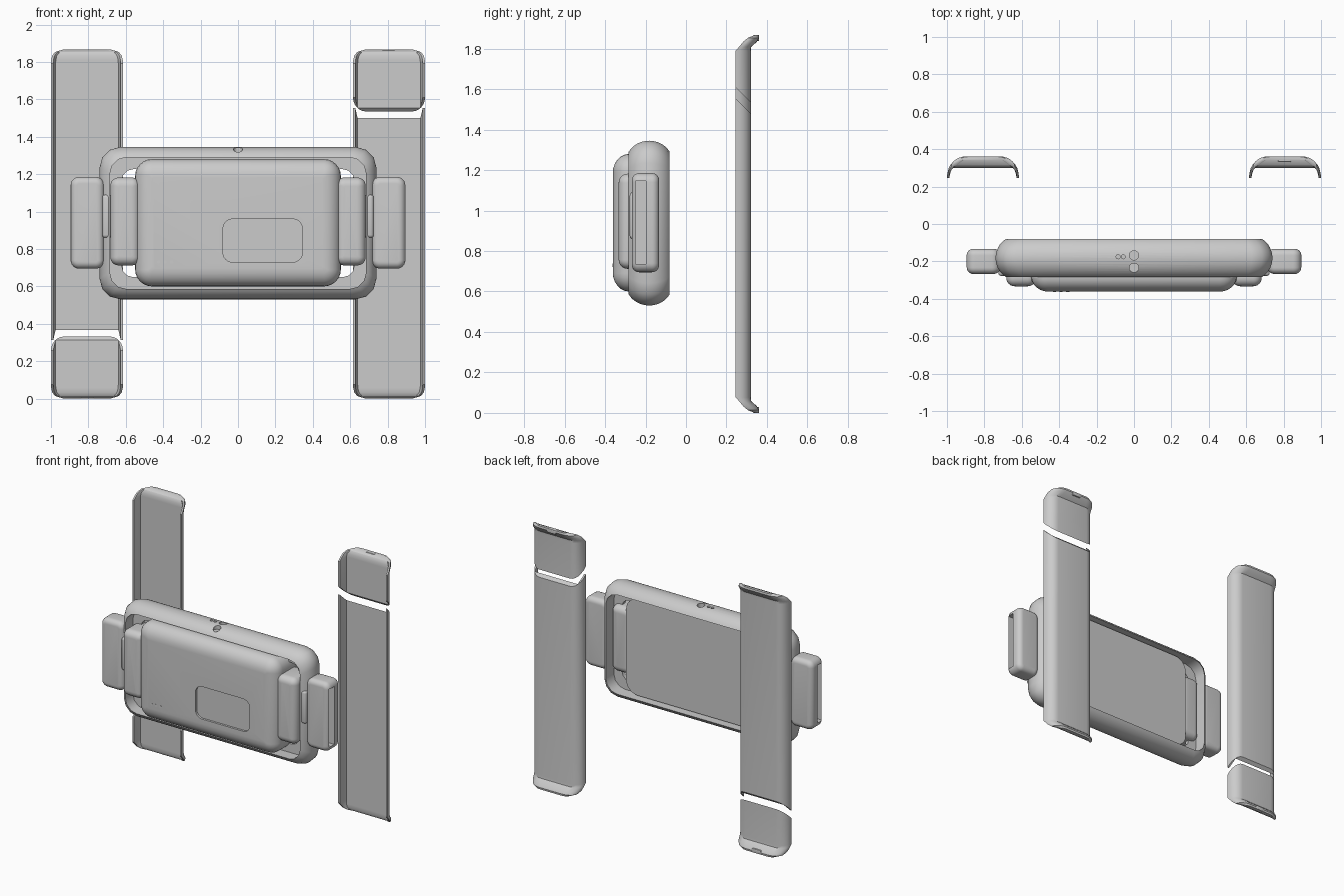
import bpy, bmesh
from math import sin, cos, pi
from mathutils import Vector

if "Cube" in bpy.data.objects:
    bpy.data.objects.remove(bpy.data.objects["Cube"])

ZC = 0.9335  # mid height of the side panels


def shade(ob):
    bpy.ops.object.select_all(action='DESELECT')
    ob.select_set(True)
    bpy.context.view_layer.objects.active = ob
    bpy.ops.object.shade_smooth_by_angle(angle=0.6)


def finish(name, bm):
    bmesh.ops.recalc_face_normals(bm, faces=bm.faces)
    me = bpy.data.meshes.new(name)
    bm.to_mesh(me)
    bm.free()
    ob = bpy.data.objects.new(name, me)
    bpy.context.collection.objects.link(ob)
    shade(ob)
    return ob


def loft(name, loops, closed=False):
    """Skin equal-length loops; cap the ends or join last to first."""
    bm = bmesh.new()
    rows = [[bm.verts.new(p) for p in lp] for lp in loops]
    n = len(rows[0])
    pairs = list(zip(rows, rows[1:])) + ([(rows[-1], rows[0])] if closed else [])
    for a, b in pairs:
        for i in range(n):
            j = (i + 1) % n
            bm.faces.new((a[i], a[j], b[j], b[i]))
    if not closed:
        bm.faces.new(rows[0])
        bm.faces.new(rows[-1])
    return finish(name, bm)


def round_rect(cx, cz, hx, hz, r, y, n=6):
    pts = []
    for k, (sx, sz) in enumerate(((1, 1), (-1, 1), (-1, -1), (1, -1))):
        for i in range(n + 1):
            a = (k + i / n) * pi / 2
            pts.append((cx + sx * (hx - r) + r * cos(a), y, cz + sz * (hz - r) + r * sin(a)))
    return pts


def pad(name, cx, cz, hx, hz, r, y0, y1, front, back=0, n=6):
    """Rounded plate from y0 (front) to y1; front/back = (inset, depth) of edge rounding."""
    steps = []
    if front:
        steps += [(front[0] * (1 - sin(t * pi / 2 / n)), y0 + front[1] * (1 - cos(t * pi / 2 / n))) for t in range(n + 1)]
    else:
        steps.append((0, y0))
    if back:
        steps += [(back[0] * (1 - cos(t * pi / 2 / n)), y1 - back[1] * (1 - sin(t * pi / 2 / n))) for t in range(n + 1)]
    else:
        steps.append((0, y1))
    return loft(name, [round_rect(cx, cz, hx - i, hz - i, max(r - i, 0.012), y) for i, y in steps])


def box(name, lo, hi, bevel=0):
    bm = bmesh.new()
    bmesh.ops.create_cube(bm, size=1)
    for v in bm.verts:
        v.co = Vector([l + (h - l) * (c + 0.5) for l, h, c in zip(lo, hi, v.co)])
    if bevel:
        bmesh.ops.bevel(bm, geom=bm.edges[:], offset=bevel, segments=3, affect='EDGES', profile=0.5)
    return finish(name, bm)


def rod(name, at, r, depth, along_y=False):
    bm = bmesh.new()
    bmesh.ops.create_cone(bm, cap_ends=True, segments=20, radius1=r, radius2=r, depth=depth)
    for v in bm.verts:
        c = v.co.copy()
        v.co = Vector(at) + (Vector((c.x, c.z, c.y)) if along_y else c)
    return finish(name, bm)


def cut(ob, cutters):
    for c in cutters:
        m = ob.modifiers.new("cut", 'BOOLEAN')
        m.operation, m.solver, m.object = 'DIFFERENCE', 'EXACT', c
        bpy.ops.object.select_all(action='DESELECT')
        bpy.context.view_layer.objects.active = ob
        ob.select_set(True)
        bpy.ops.object.modifier_apply(modifier=m.name)
        bpy.data.objects.remove(c)
    shade(ob)


# Frame: half-round outer edge, front and back pockets around a thin inner ledge
CZ, HX, HZ, R = 0.938, 0.74, 0.407, 0.102
prof = []
for i in range(17):
    a = -1.09 + 2.18 * i / 16 if i not in (0, 16) else (-1.09 if i == 0 else 1.09)
    prof.append((R * (1 - cos(a)), -0.182 + R * 1.12 * sin(a)))
lip = prof[0][0]
prof += [(lip, -0.17), (0.118, -0.17), (0.118, -0.2), (lip, -0.2)]
frame = loft("frame", [round_rect(0, CZ, HX - i, HZ - i, 0.11 - 0.4 * i, y, 3) for i, y in prof], True)
cut(frame, [rod("hole", (x, y, 1.36), r, 0.09) for x, y, r in
            ((0, -0.235, 0.025), (0, -0.168, 0.025), (-0.085, -0.175, 0.011), (-0.057, -0.175, 0.011))])

# Main body with window recess and three indicator studs
body = pad("main_body", 0, 0.94, 0.55, 0.34, 0.09, -0.362, -0.115, (0.095, 0.08))
cut(body, [pad("window_cut", 0.132, 0.845, 0.212, 0.115, 0.05, -0.4, -0.347, None)])
for i in range(3):
    rod("indicator_%d" % (i + 1), (-0.425 + 0.035 * i, -0.357, 0.73), 0.009, 0.014, True)

# Side tabs, strap loops and links
for s, side in ((-1, "left"), (1, "right")):
    pad("inner_tab_" + side, s * 0.603, 0.947, 0.08, 0.235, 0.045, -0.333, -0.125, (0.045, 0.045), (0.045, 0.045))
    outer = pad("strap_loop_" + side, s * 0.805, 0.94, 0.09, 0.245, 0.045, -0.267, -0.133, (0.035, 0.035), (0.035, 0.035))
    xs = sorted((s * 0.75, s * 0.95))
    cut(outer, [box("slot_cut", (xs[0], -0.25, 0.735), (xs[1], -0.198, 1.145))])
    xs = sorted((s * 0.67, s * 0.725))
    box("link_" + side, (xs[0], -0.278, 0.86), (xs[1], -0.16, 1.09), 0.015)


# Long side panels: thin channel section, ends flared backward
def section(z, hw, tip, inner, back, rx=0.07, n=6):
    out = [(hw - rx + rx * cos(t * pi / 2 / n), tip + (back - tip) * sin(t * pi / 2 / n)) for t in range(n + 1)]
    inn = [(hw - 0.012, tip), (hw - 0.018, (tip + inner) / 2), (hw - 0.025, inner)]
    pts = out + [(-x, y) for x, y in out[::-1]] + [(-x, y) for x, y in inn] + inn[::-1]
    return [(x, y, z) for x, y in pts]


END = [(0.857, 0.1925, 0.245, 0.3, 0.32), (0.875, 0.1915, 0.262, 0.3, 0.322, 0.08),
       (0.9, 0.186, 0.282, 0.3, 0.35, 0.09), (0.92, 0.17, 0.306, 0.312, 0.362, 0.085),
       (0.9335, 0.125, 0.34, 0.343, 0.36, 0.05)]
STATIONS = [(-e[0],) + e[1:] for e in END[::-1]] + END


def panel(name, s, z_cut, keep_above):
    ob = loft(name, [section(*st) for st in STATIONS])
    bm = bmesh.new()
    bm.from_mesh(ob.data)
    # Slanted 45 degree split
    bmesh.ops.bisect_plane(bm, geom=bm.verts[:] + bm.edges[:] + bm.faces[:],
                           plane_co=(0, 0.3, z_cut - ZC), plane_no=(0, 1, 1),
                           clear_inner=keep_above, clear_outer=not keep_above)
    bmesh.ops.holes_fill(bm, edges=[e for e in bm.edges if e.is_boundary], sides=0)
    for v in bm.verts:
        v.co = Vector((s * (v.co.x + 0.8075), v.co.y, ZC + s * v.co.z))
    bmesh.ops.recalc_face_normals(bm, faces=bm.faces)
    bm.to_mesh(ob.data)
    bm.free()
    shade(ob)


for s, side in ((-1, "left"), (1, "right")):
    panel("panel_" + side, s, 1.5, False)
    panel("panel_cap_" + side, s, 1.555, True)
    # Small catch on the flared end
    xs = sorted((s * 0.77, s * 0.84))
    zs = sorted((ZC + s * 0.905, ZC + s * 0.9335))
    box("catch_" + side, (xs[0], 0.332, zs[0]), (xs[1], 0.362, zs[1]), 0.004)
